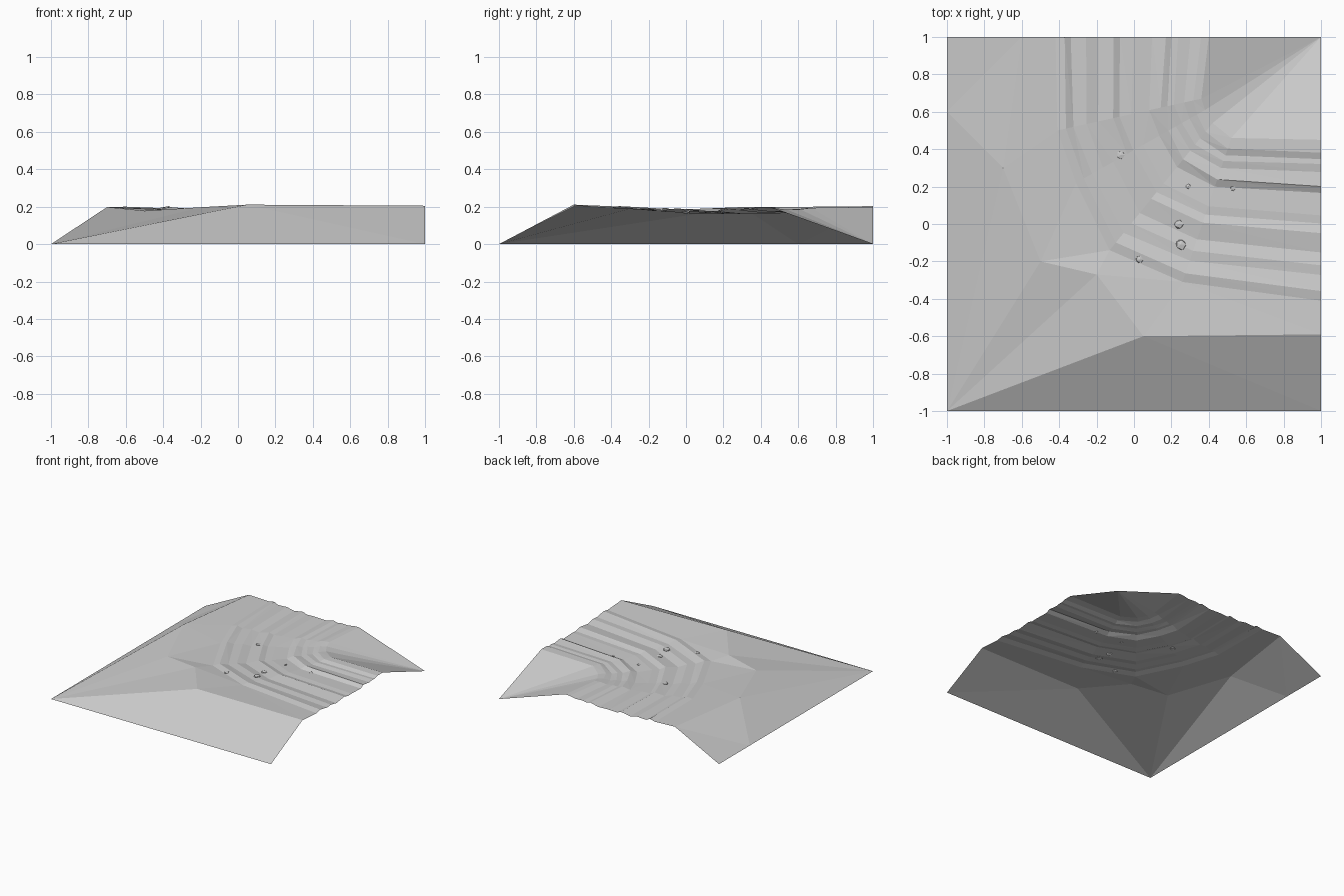
import bpy, bmesh, random
from mathutils import Vector
from mathutils.bvhtree import BVHTree

cube = bpy.data.objects.get("Cube")
if cube:
    bpy.data.objects.remove(cube, do_unlink=True)
random.seed(4)


def material(name, value):
    m = bpy.data.materials.new(name)
    m.use_nodes = True
    col = (value, value, value, 1)
    m.diffuse_color = col
    m.node_tree.nodes["Principled BSDF"].inputs["Base Color"].default_value = col
    return m


def add_object(name, bm, mat):
    me = bpy.data.meshes.new(name)
    bm.to_mesh(me)
    ob = bpy.data.objects.new(name, me)
    me.materials.append(mat)
    bpy.context.collection.objects.link(ob)
    return ob


grey = material("light grey", 0.6)

# Track cross-section: position at the back end, position at the side end, height
profile = [(0, 0, .193), (.06, .06, .203), (.10, .16, .187), (.2, .22, .191),
           (.28, .3, .177), (.38, .42, .191), (.42, .48, .177), (.51, .53, .180),
           (.63, .67, .176), (.72, .71, .194), (.756, .8, .184), (.8, .85, .191),
           (.88, .88, .188), (.95, .92, .199), (1, 1, .199)]

# Stations round the bend: outer track edge, inner track edge, sag
stations = [((-.42, 1), (.4, 1), 0), ((-.41, .5), (.36, .67), -.005),
            ((-.31, .22), (.38, .61), -.013), ((-.13, -.14), (.42, .54), -.015),
            ((.26, -.31), (.52, .46), -.005), ((1, -.41), (1, .45), 0)]

# Crest of the outer bank and its foot, one point for each station
crest = [(-.6, 1, .2), (-.7, .3, .198), (-.5, -.2, .178),
         (-.2, -.27, .197), (.05, -.6, .211), (1, -.59, .205)]
foot = [(-1, 1, 0), (-1, .6, 0), (-1, -1, 0), (-1, -1, 0), (-1, -1, 0), (1, -1, 0)]

# Ground sheet: foot, crest, track lines, inner corner
rows = []
for i, (outer, inner, sag) in enumerate(stations):
    blend = i / (len(stations) - 1)
    o, n = Vector(outer), Vector(inner)
    row = [Vector(foot[i]), Vector(crest[i])]
    for a, b, z in profile:
        p = o.lerp(n, a + (b - a) * blend)
        row.append(Vector((p.x, p.y, z + sag)))
    row.append(Vector((1, 1, 0)))
    rows.append(row)

bm = bmesh.new()
grid = [[bm.verts.new(p) for p in row] for row in rows]
for r, s in zip(grid, grid[1:]):
    for j in range(len(r) - 1):
        bm.faces.new((r[j], s[j], s[j + 1], r[j + 1]))
bmesh.ops.remove_doubles(bm, verts=bm.verts, dist=1e-4)
bmesh.ops.triangulate(bm, faces=bm.faces)
for f in bm.faces:
    f.normal_update()
    if f.normal.z < 0:
        f.normal_flip()
ground = BVHTree.FromBMesh(bm)
add_object("rutted_ground", bm, grey)
bm.free()

# Loose stones resting on the track
stones = [(-.07, .37, .025), (.29, .2, .015), (.53, .19, .016),
          (.24, 0, .027), (.25, -.11, .032), (.03, -.19, .023)]
for k, (x, y, r) in enumerate(stones):
    bm = bmesh.new()
    bmesh.ops.create_icosphere(bm, subdivisions=1, radius=r)
    hit = ground.ray_cast(Vector((x, y, 1)), Vector((0, 0, -1)))[0]
    for v in bm.verts:
        v.co *= random.uniform(.8, 1.1)
        v.co.z *= .4
        v.co += hit
    add_object(f"stone_{k + 1}", bm, grey)
    bm.free()
